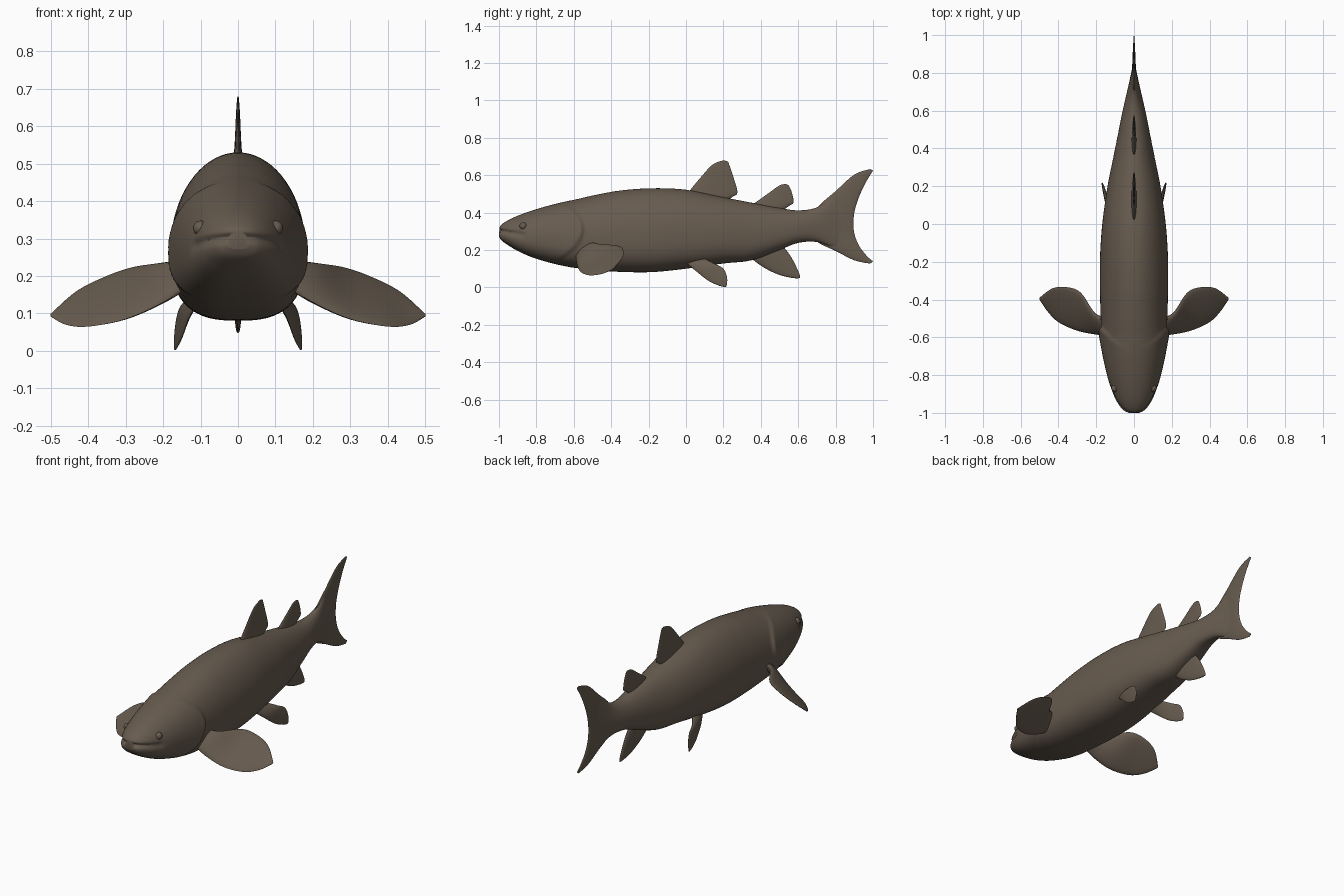
import bpy, bmesh, math
from mathutils import Vector

if "Cube" in bpy.data.objects:
    bpy.data.objects.remove(bpy.data.objects["Cube"])

skin = bpy.data.materials.new("brown_skin")
skin.use_nodes = True
COLOUR = (0.135, 0.105, 0.078, 1)
skin.diffuse_color = COLOUR
skin.node_tree.nodes["Principled BSDF"].inputs["Base Color"].default_value = COLOUR


def spline(points, sub):
    """Smooth curve through points of any dimension."""
    out = []
    for i in range(len(points) - 1):
        a, b = points[i], points[i + 1]
        p = points[max(i - 1, 0)]
        n = points[min(i + 2, len(points) - 1)]
        for k in range(sub):
            t = k / sub
            out.append([0.5 * (2 * v + (w - u) * t + (2 * u - 5 * v + 4 * w - x) * t ** 2
                               + (3 * v - u - 3 * w + x) * t ** 3)
                        for u, v, w, x in zip(p, a, b, n)])
    out.append(list(points[-1]))
    return out


def finish(name, bm, mirror=False, angle=50):
    bmesh.ops.recalc_face_normals(bm, faces=bm.faces)
    mesh = bpy.data.meshes.new(name)
    bm.to_mesh(mesh)
    bm.free()
    mesh.materials.append(skin)
    ob = bpy.data.objects.new(name, mesh)
    bpy.context.collection.objects.link(ob)
    bpy.ops.object.select_all(action="DESELECT")
    ob.select_set(True)
    bpy.context.view_layer.objects.active = ob
    bpy.ops.object.shade_smooth_by_angle(angle=math.radians(angle))
    if mirror:
        ob.modifiers.new("mirror", "MIRROR").use_mirror_merge = False
    return ob


def loft(name, rings, mirror=False):
    bm = bmesh.new()
    rows = [[bm.verts.new(p) for p in ring] for ring in rings]
    for a, b in zip(rows, rows[1:]):
        for i in range(len(a)):
            j = (i + 1) % len(a)
            bm.faces.new((a[i], a[j], b[j], b[i]))
    bm.faces.new(rows[0])
    bm.faces.new(rows[-1])
    return finish(name, bm, mirror)


def fin(name, lead, trail, thick, mirror=False, both_ends=False):
    """Lens-section blade stretched between a leading and a trailing edge."""
    lead = [Vector(p) for p in spline(lead, 5)]
    trail = [Vector(p) for p in spline(trail, 5)]
    mid = len(lead) // 2
    normal = (trail[mid] - lead[mid]).cross(lead[-1] - lead[0]).normalized()
    rings, steps = [], 10
    for i, (a, b) in enumerate(zip(lead, trail)):
        t = i / (len(lead) - 1)
        taper = math.sin(math.pi * t) if both_ends else 1 - t
        ring = []
        for k in range(2 * steps):
            ang = math.pi * k / steps
            s = 0.5 - 0.5 * math.cos(ang)
            ring.append(a.lerp(b, s) + normal * math.sin(ang) * thick * (0.12 + 0.88 * taper))
        rings.append(ring)
    return loft(name, rings, mirror)


def flat(points):
    return [(0, y, z) for y, z in points]


# Body sections: y, belly z, back z, half width
sections = [
    (-1.0, .272, .318, .03), (-.985, .25, .337, .057), (-.95, .225, .36, .085),
    (-.9, .195, .383, .11), (-.82, .16, .412, .137), (-.72, .13, .441, .16),
    (-.64, .112, .46, .172), (-.59, .104, .47, .175), (-.54, .098, .482, .175),
    (-.48, .092, .495, .177), (-.35, .083, .518, .18), (-.18, .082, .53, .18),
    (0, .1, .522, .168), (.2, .128, .482, .14), (.35, .145, .453, .11),
    (.5, .2, .425, .08), (.6, .238, .412, .06), (.7, .243, .428, .037),
    (.8, .215, .49, .015), (.86, .25, .45, .004)]


def body_point(y, low, high, half, ang):
    centre = low + (high - low) * 0.42
    c, s = math.cos(ang), math.sin(ang)
    power = 1 if s > 0 else 2 / 2.7
    x = half * math.copysign(abs(c) ** power, c)
    z = centre + (high - centre if s > 0 else centre - low) * math.copysign(abs(s) ** power, s)
    # Gill cover: swells backwards, then drops at a curved edge
    d = y + .56 + 5 * (z - .31) ** 2
    swell = math.exp(d * 14) if d < 0 else max(0, 1 - d / .018)
    fade = max(0, 1 - ((z - .3) / .18) ** 2)
    x += math.copysign(.013 * swell * fade, c) if abs(c) > .01 else 0
    # Mouth crease
    p, hub = Vector((x, y, z)), Vector((0, -.8, .3))
    crease = math.exp(-((z - .303 + .17 * (y + 1)) / .011) ** 2)
    crease *= min(1, max(0, (-.85 - y) / .03))
    return hub + (p - hub) * (1 - .07 * crease)


RING = 72
loft("body", [[body_point(*s, 2 * math.pi * k / RING) for k in range(RING)]
              for s in spline(sections, 7)])

# Fins along the centre line
fin("dorsal_fin",
    flat([(0, .49), (.03, .53), (.08, .59), (.14, .655), (.2, .68)]),
    flat([(.2, .45), (.25, .485), (.275, .51), (.25, .6), (.225, .673)]), .016)
fin("rear_dorsal_fin",
    flat([(.34, .43), (.38, .46), (.44, .503), (.5, .545), (.535, .553)]),
    flat([(.5, .4), (.55, .435), (.575, .455), (.565, .51), (.55, .545)]), .014)
fin("anal_fin",
    flat([(.33, .17), (.41, .11), (.49, .07), (.56, .052), (.6, .048)]),
    flat([(.5, .24), (.54, .195), (.575, .14), (.605, .075), (.61, .052)]), .018)
fin("tail_fin",
    flat([(.985, .633), (.9, .603), (.8, .515), (.7, .425), (.64, .32),
          (.7, .245), (.8, .195), (.9, .145), (.985, .127)]),
    flat([(1, .625), (.955, .55), (.92, .47), (.9, .4), (.895, .33),
          (.905, .27), (.93, .215), (.97, .165), (1, .14)]), .011, both_ends=True)

# Paired fins
fin("pectoral_fins",
    [(.13, -.59, .175), (.2, -.585, .13), (.3, -.565, .085), (.4, -.52, .065),
     (.46, -.46, .07), (.5, -.4, .092)],
    [(.14, -.5, .24), (.21, -.47, .232), (.28, -.365, .223), (.35, -.335, .2),
     (.43, -.34, .16), (.5, -.39, .098)], .024, mirror=True)
fin("pelvic_fins",
    [(.1, -.01, .14), (.13, .05, .09), (.15, .12, .035), (.163, .18, .008), (.168, .21, .002)],
    [(.105, .09, .16), (.145, .15, .128), (.16, .2, .1), (.168, .22, .05), (.17, .217, .006)],
    .013, mirror=True)

# Eyes
bm = bmesh.new()
bmesh.ops.create_uvsphere(bm, u_segments=20, v_segments=12, radius=.02)
bmesh.ops.translate(bm, verts=bm.verts, vec=(.1, -.87, .328))
finish("eyes", bm, mirror=True)
